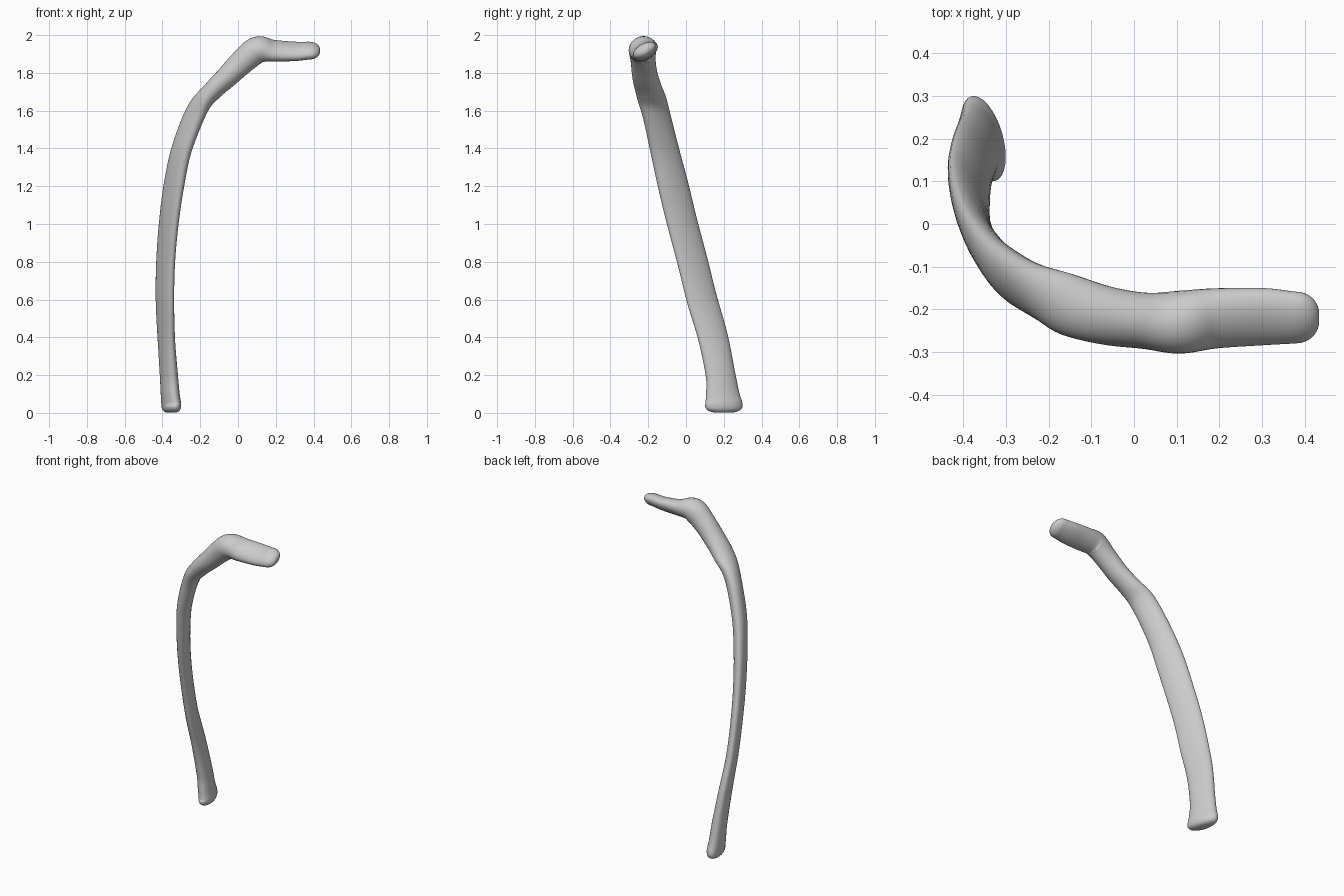
import bpy, bmesh
from math import sin, cos, pi, radians
from mathutils import Vector

cube = bpy.data.objects.get("Cube")
if cube:
    bpy.data.objects.remove(cube)

SIDES, STEPS, CAP_STEPS = 32, 6, 7

# Shaft stations: x, y, z, half width, half thickness, twist of the wide axis
shaft = [
    (-.353, .200, .045, .103, .046, 16),
    (-.359, .194, .10, .092, .044, 17),
    (-.366, .183, .20, .082, .042, 19),
    (-.380, .143, .40, .084, .037, 21),
    (-.387, .085, .60, .088, .034, 25),
    (-.383, .035, .80, .088, .034, 26),
    (-.367, -.018, 1.0, .088, .036, 27),
    (-.340, -.067, 1.2, .088, .039, 28),
    (-.297, -.115, 1.4, .081, .043, 28),
    (-.213, -.165, 1.61, .076, .047, 28),
]
# Neck and head stations: the same, with the wide axis rolled up instead
head = [
    (-.130, -.197, 1.71, .072, .052, 0),
    (-.052, -.217, 1.785, .068, .059, 0),
    (.030, -.227, 1.865, .066, .067, 8),
    (.105, -.230, 1.922, .074, .071, 25),
    (.190, -.221, 1.917, .076, .050, 30),
    (.300, -.217, 1.914, .074, .041, 30),
    (.375, -.219, 1.918, .067, .038, 30),
]


def station(row, rolled):
    x, y, z, wide, thin, deg = row
    a = radians(deg)
    axis = Vector((0, cos(a), sin(a))) if rolled else Vector((-sin(a), cos(a), 0))
    return [Vector((x, y, z)), axis, Vector((wide, thin, 0))]


def blend(p, q, r, s, t):
    """Smooth curve from q to r."""
    return (q * 2 + (r - p) * t + (p * 2 - q * 5 + r * 4 - s) * t ** 2
            + (q * 3 - p - r * 3 + s) * t ** 3) / 2


keys = [station(r, False) for r in shaft] + [station(r, True) for r in head]
first = [2 * a - b for a, b in zip(keys[0], keys[1])]
last = [2 * a - b for a, b in zip(keys[-1], keys[-2])]
keys = [first] + keys + [last]
path = []
for i in range(1, len(keys) - 2):
    for k in range(STEPS):
        path.append([blend(*c, k / STEPS) for c in zip(*keys[i - 1:i + 3])])
path.append(keys[-2])

bm = bmesh.new()


def ring(center, tangent, axis, size, scale=1):
    wide = (axis - tangent * axis.dot(tangent)).normalized()
    thin = tangent.cross(wide)
    return [bm.verts.new(center + scale * (wide * size.x * cos(a) + thin * size.y * sin(a)))
            for a in (2 * pi * i / SIDES for i in range(SIDES))]


def cap(point, direction, tangent, depth, power):
    """Rounded end rings from the rim towards the tip."""
    rings = []
    for k in range(1, CAP_STEPS):
        a = pi / 2 * k / CAP_STEPS
        rings.append(ring(point[0] + direction * depth * sin(a) ** power, tangent,
                          point[1], point[2], cos(a) ** power))
    return rings


# Body rings, with rounded caps at both ends
tangents = [(path[min(i + 1, len(path) - 1)][0] - path[max(i - 1, 0)][0]).normalized()
            for i in range(len(path))]
tangents[0] = Vector((0, 0, 1))
tangents[-1] = Vector((1, 0, 0))
body = [ring(p[0], t, p[1], p[2]) for p, t in zip(path, tangents)]
foot = cap(path[0], -tangents[0], tangents[0], .045, .7)
tip = cap(path[-1], tangents[-1], tangents[-1], .06, .9)
rings = foot[::-1] + body + tip
for a, b in zip(rings, rings[1:]):
    for i in range(SIDES):
        j = (i + 1) % SIDES
        bm.faces.new((a[i], a[j], b[j], b[i]))
bm.faces.new(rings[0][::-1])
bm.faces.new(rings[-1])
bmesh.ops.recalc_face_normals(bm, faces=bm.faces)

mesh = bpy.data.meshes.new("rib_bone")
bm.to_mesh(mesh)
bm.free()
rib = bpy.data.objects.new("rib_bone", mesh)
bpy.context.collection.objects.link(rib)

# Plain light grey
grey = bpy.data.materials.new("light_grey")
grey.use_nodes = True
grey.diffuse_color = (.6, .6, .6, 1)
grey.node_tree.nodes["Principled BSDF"].inputs["Base Color"].default_value = (.6, .6, .6, 1)
mesh.materials.append(grey)
mesh.shade_smooth()
